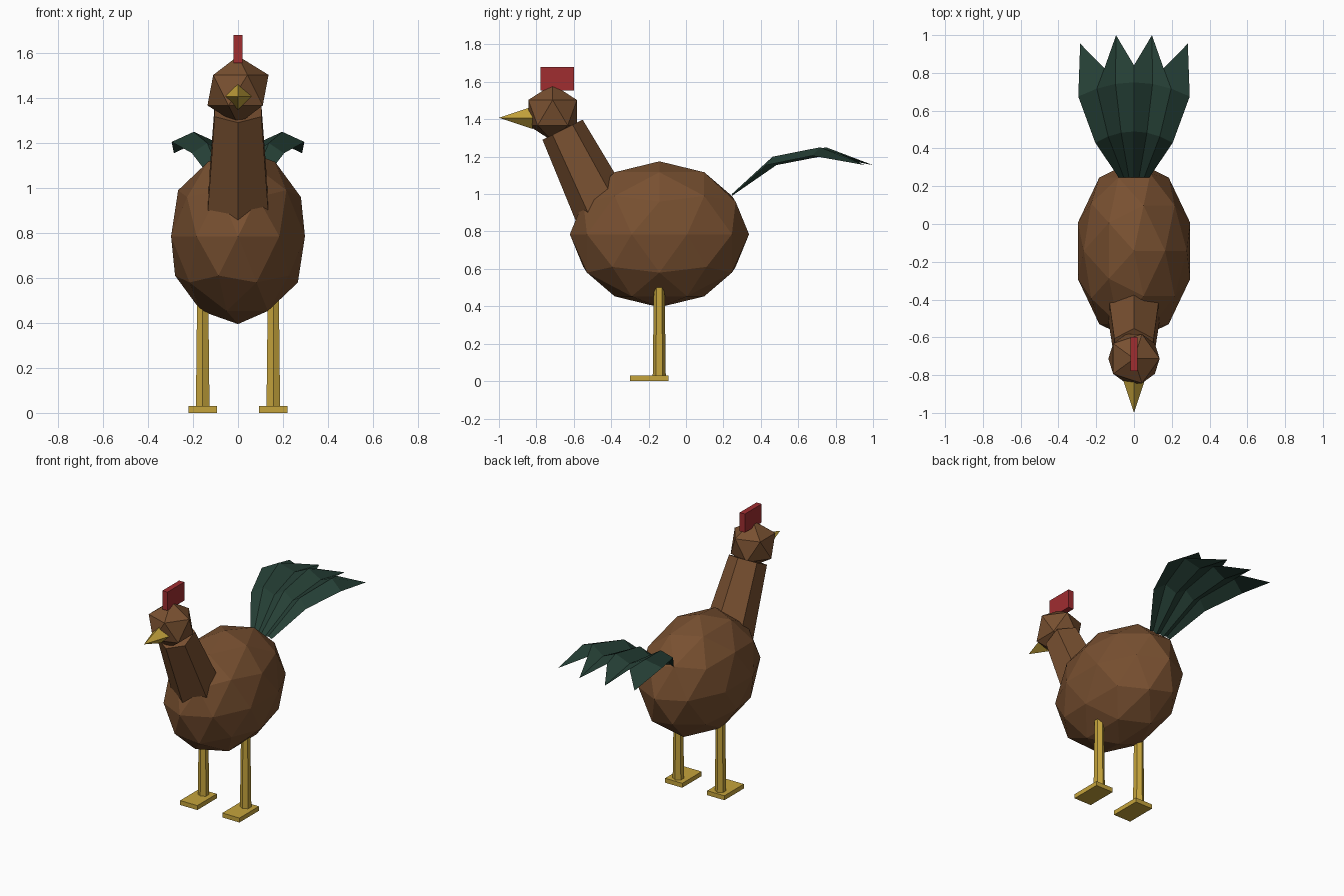
import bpy, math

if "Cube" in bpy.data.objects:
    bpy.data.objects.remove(bpy.data.objects["Cube"])

def material(name, rgb):
    m = bpy.data.materials.new(name)
    m.diffuse_color = (*rgb, 1)
    m.use_nodes = True
    m.node_tree.nodes["Principled BSDF"].inputs["Base Color"].default_value = m.diffuse_color
    return m

BROWN = material("brown feathers", (0.188, 0.080, 0.030))
YELLOW = material("yellow horn", (0.56, 0.37, 0.045))
RED = material("red comb", (0.35, 0.026, 0.030))
GREEN = material("dark green feathers", (0.019, 0.051, 0.037))

def finish(name, mat):
    o = bpy.context.object
    o.name = name
    o.data.materials.append(mat)
    return o

def ball(name, mat, subdiv, loc, scale):
    bpy.ops.mesh.primitive_ico_sphere_add(subdivisions=subdiv, radius=1, location=loc)
    o = finish(name, mat)
    o.scale = scale

def cone(name, mat, sides, r1, r2, depth, loc, tilt=0):
    bpy.ops.mesh.primitive_cone_add(vertices=sides, radius1=r1, radius2=r2, depth=depth,
                                    location=loc, rotation=(tilt, 0, 0))
    finish(name, mat)

def box(name, mat, lo, hi):
    bpy.ops.mesh.primitive_cube_add(size=1, location=[(a + b) / 2 for a, b in zip(lo, hi)])
    o = finish(name, mat)
    o.scale = [b - a for a, b in zip(lo, hi)]

# Body, neck and head
ball("body", BROWN, 2, (0, -0.142, 0.785), (0.313, 0.479, 0.39))
cone("neck", BROWN, 6, 0.158, 0.12, 0.5, (0, -0.548, 1.121), 0.465)
ball("head", BROWN, 1, (0, -0.713, 1.435), (0.152, 0.153, 0.152))

# Beak and comb
cone("beak", YELLOW, 4, 0.06, 0, 0.18, (0, -0.91, 1.408), math.pi / 2)
box("comb", RED, (-0.019, -0.778, 1.555), (0.019, -0.599, 1.68))

# Legs and feet
for side, s in (("left", 1), ("right", -1)):
    x = s * 0.157
    cone(side + "_leg", YELLOW, 6, 0.035, 0.028, 0.55, (x, -0.143, 0.295))
    box(side + "_foot", YELLOW, (x - 0.064, -0.3, 0), (x + 0.064, -0.093, 0.03))

# Tail: pleated fan, odd columns are ridges, last row alternates tips and notches
ROWS = [  # half width, centre y, y falloff, ridge z, valley z
    (0.08, 0.245, 0.00, 1.00, 0.99),
    (0.205, 0.49, 0.06, 1.20, 1.155),
    (0.295, 0.75, 0.075, 1.25, 1.205),
]
verts, faces = [], []
for r in range(4):
    for i in range(7):
        c = (i - 3) / 3
        ridge = i % 2
        if r < 3:
            w, y, fall, zr, zv = ROWS[r]
        elif ridge:
            w, y, fall, zr, zv = 0.235, 0.84, 0.035, 1.215, 0
        else:
            w, y, fall, zr, zv = 0.285, 1.005, 0.05, 0, 1.155
        verts.append((w * c, y - fall * c * c, zr if ridge else zv))
for r in range(3):
    for i in range(6):
        a = r * 7 + i
        faces.append((a, a + 1, a + 8, a + 7))
mesh = bpy.data.meshes.new("tail")
mesh.from_pydata(verts, [], faces)
mesh.materials.append(GREEN)
bpy.context.collection.objects.link(bpy.data.objects.new("tail", mesh))
